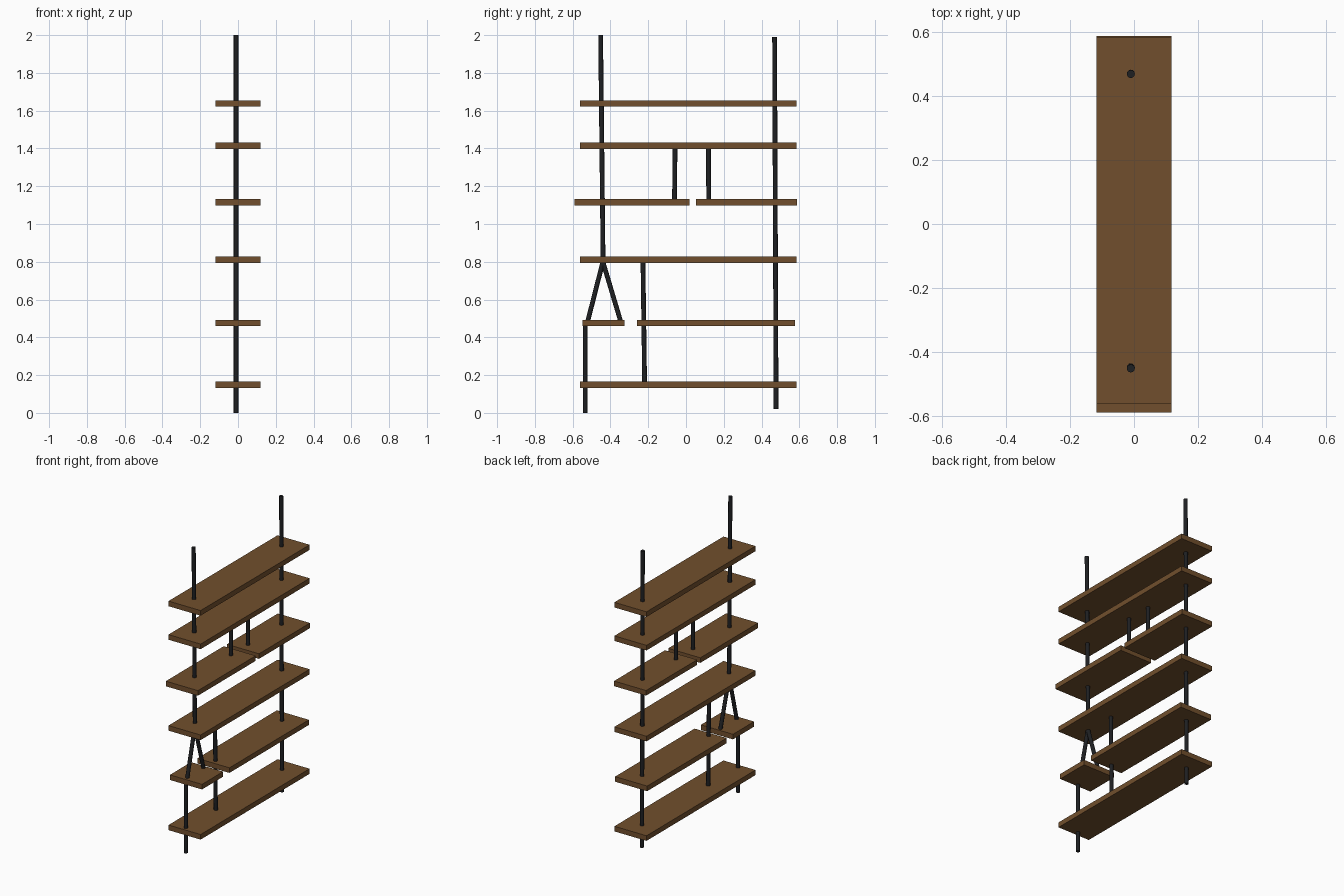
import bpy, bmesh
from mathutils import Vector

if "Cube" in bpy.data.objects:
    bpy.data.objects.remove(bpy.data.objects["Cube"])


def material(name, rgb):
    m = bpy.data.materials.new(name)
    m.diffuse_color = (*rgb, 1)
    m.use_nodes = True
    m.node_tree.nodes["Principled BSDF"].inputs["Base Color"].default_value = m.diffuse_color
    return m


wood = material("brown wood", (0.165, 0.078, 0.026))
iron = material("black iron", (0.013, 0.014, 0.016))


def finish(name, bm, mat):
    me = bpy.data.meshes.new(name)
    bm.to_mesh(me)
    bm.free()
    me.materials.append(mat)
    ob = bpy.data.objects.new(name, me)
    bpy.context.collection.objects.link(ob)
    return ob


def board(name, y0, y1, z, half_width=0.118, thick=0.034):
    bm = bmesh.new()
    bmesh.ops.create_cube(bm, size=1)
    bmesh.ops.scale(bm, vec=(2 * half_width, y1 - y0, thick), verts=bm.verts)
    bmesh.ops.translate(bm, vec=(0, (y0 + y1) / 2, z), verts=bm.verts)
    finish(name, bm, wood)


def pipe(name, start, end, x=-0.01, radius=0.0125):
    # round bar between two (y, z) points
    a, b = Vector((x, *start)), Vector((x, *end))
    d = b - a
    bm = bmesh.new()
    bmesh.ops.create_cone(bm, cap_ends=True, segments=12,
                          radius1=radius, radius2=radius, depth=d.length)
    bm.transform(d.to_track_quat('Z', 'Y').to_matrix().to_4x4())
    bmesh.ops.translate(bm, vec=(a + b) / 2, verts=bm.verts)
    for f in bm.faces:
        f.smooth = len(f.verts) == 4
    for e in bm.edges:
        e.smooth = all(f.smooth for f in e.link_faces)
    finish(name, bm, iron)


# full-length shelves
for i, z in enumerate((0.148, 0.81, 1.415, 1.638)):
    board(f"long_shelf_{i + 1}", -0.562, 0.584, z)

# split shelves
board("lower_short_shelf", -0.547, -0.325, 0.476)
board("lower_wide_shelf", -0.259, 0.577, 0.476)
board("upper_left_shelf", -0.59, 0.018, 1.116)
board("upper_right_shelf", 0.052, 0.588, 1.116)

# main uprights
pipe("back_post", (0.477, 0.02), (0.469, 1.99))
pipe("front_upper_post", (-0.439, 0.80), (-0.452, 2.0))
pipe("front_lower_post", (-0.534, 0.0), (-0.534, 0.477))

# forked brace under the middle shelf
pipe("fork_front", (-0.522, 0.478), (-0.44, 0.80))
pipe("fork_back", (-0.344, 0.478), (-0.44, 0.80))

# short hangers between shelves
pipe("lower_hanger", (-0.219, 0.155), (-0.228, 0.81))
pipe("upper_hanger_front", (-0.061, 1.115), (-0.058, 1.41))
pipe("upper_hanger_back", (0.12, 1.115), (0.119, 1.41))
